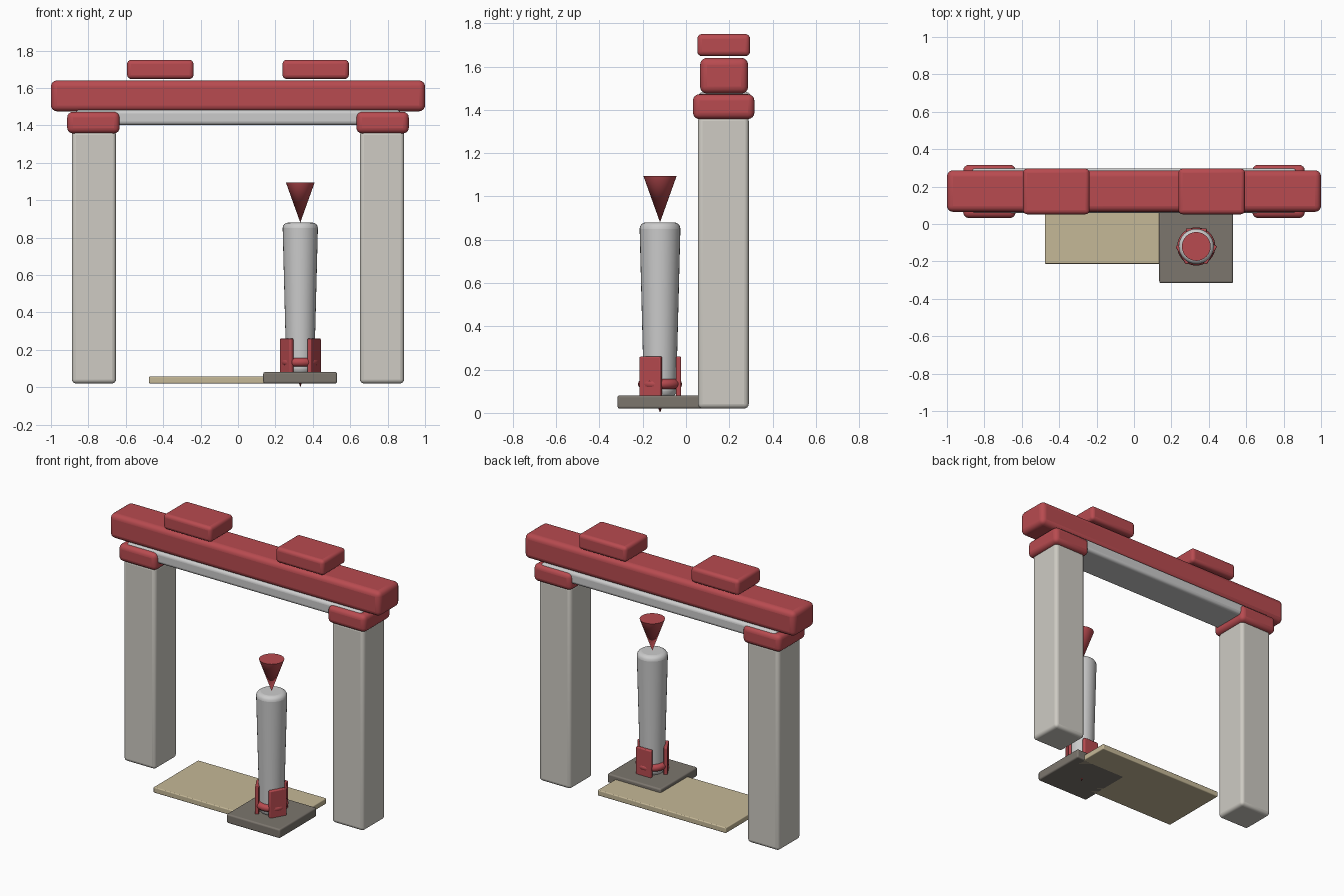
import bpy, bmesh, math
from mathutils import Matrix

if "Cube" in bpy.data.objects:
    bpy.data.objects.remove(bpy.data.objects["Cube"])


def material(name, rgb):
    m = bpy.data.materials.new(name)
    m.diffuse_color = (*rgb, 1)
    m.use_nodes = True
    m.node_tree.nodes["Principled BSDF"].inputs["Base Color"].default_value = m.diffuse_color
    return m


RED = material("red", (0.48, 0.07, 0.08))
STONE = material("stone", (0.62, 0.60, 0.55))
DARK = material("dark_stone", (0.20, 0.18, 0.155))
TAN = material("tan", (0.56, 0.48, 0.31))


def finish(name, bm, mat=None, loc=(0, 0, 0), rot=0, bevel=0, segments=4):
    me = bpy.data.meshes.new(name)
    bm.to_mesh(me)
    bm.free()
    ob = bpy.data.objects.new(name, me)
    bpy.context.collection.objects.link(ob)
    ob.location = loc
    ob.rotation_euler.z = rot
    if mat:
        me.materials.append(mat)
    if bevel:
        mod = ob.modifiers.new("Bevel", 'BEVEL')
        mod.width, mod.segments = bevel, segments
        mod.limit_method, mod.angle_limit = 'ANGLE', math.radians(40)
    bpy.ops.object.select_all(action='DESELECT')
    bpy.context.view_layer.objects.active = ob
    ob.select_set(True)
    bpy.ops.object.shade_smooth_by_angle(angle=math.radians(35))
    return ob


def box(name, x, y, z, mat=None, bevel=0.02, loc=None, rot=0):
    """Rounded box from (min, max) ranges; loc rotates it about another origin."""
    bm = bmesh.new()
    size = [r[1] - r[0] for r in (x, y, z)]
    mid = [(r[0] + r[1]) / 2 for r in (x, y, z)]
    bmesh.ops.create_cube(bm, size=1)
    bmesh.ops.scale(bm, vec=size, verts=bm.verts)
    bmesh.ops.translate(bm, vec=mid, verts=bm.verts)
    return finish(name, bm, mat, loc or (0, 0, 0), rot, bevel)


def cone(name, r1, r2, z0, z1, mat=None, bevel=0):
    bm = bmesh.new()
    bmesh.ops.create_cone(bm, cap_ends=True, segments=32, radius1=r1, radius2=r2,
                          depth=z1 - z0, matrix=Matrix.Translation((0, 0, (z0 + z1) / 2)))
    return finish(name, bm, mat, (PX, PY, 0), 0, bevel)


PX, PY = 0.333, -0.12  # post centre

# Gate: pillars, caps and roof blocks on both sides
for side, s in (("left", -1), ("right", 1)):
    def span(a, b):
        return tuple(sorted((s * a, s * b)))
    box(side + "_pillar", span(0.652, 0.888), (0.055, 0.29), (0.02, 1.37), STONE, 0.022)
    box(side + "_pillar_cap", span(0.633, 0.913), (0.032, 0.316), (1.357, 1.472), RED, 0.03)
    box(side + "_roof_block", span(0.238, 0.593), (0.052, 0.296), (1.648, 1.75), RED, 0.022)

# Gate: beams
box("upper_beam", (-1, 1), (0.065, 0.287), (1.475, 1.64), RED, 0.032)
box("lower_beam", (-0.87, 0.87), (0.058, 0.298), (1.402, 1.482), None, 0.02)

# Floor mat and plinth
box("floor_mat", (-0.477, 0.473), (-0.213, 0.26), (0.02, 0.057), TAN, 0.006)
box("plinth", (0.135, 0.53), (-0.316, 0.075), (0.02, 0.081), DARK, 0.01)

# Tapered post with pointed finial above and spike below
cone("post", 0.074, 0.095, 0.07, 0.88, None, 0.03)
cone("finial", 0.0, 0.077, 0.88, 1.095, RED)
cone("base_spike", 0.0, 0.07, 0.0, 0.2, RED)

# Three clamp plates around the post
for i in range(3):
    box(f"clamp_plate_{i + 1}", (-0.056, 0.056), (0.073, 0.097), (0.075, 0.26), RED, 0.006,
        (PX, PY, 0), math.radians(120 * i))

# Ring that holds the plates
bpy.ops.mesh.primitive_torus_add(location=(PX, PY, 0.133), major_radius=0.079, minor_radius=0.023,
                                 major_segments=36, minor_segments=12)
ring = bpy.context.object
ring.name = "clamp_ring"
ring.data.materials.append(RED)
bpy.ops.object.shade_smooth_by_angle(angle=math.radians(60))
